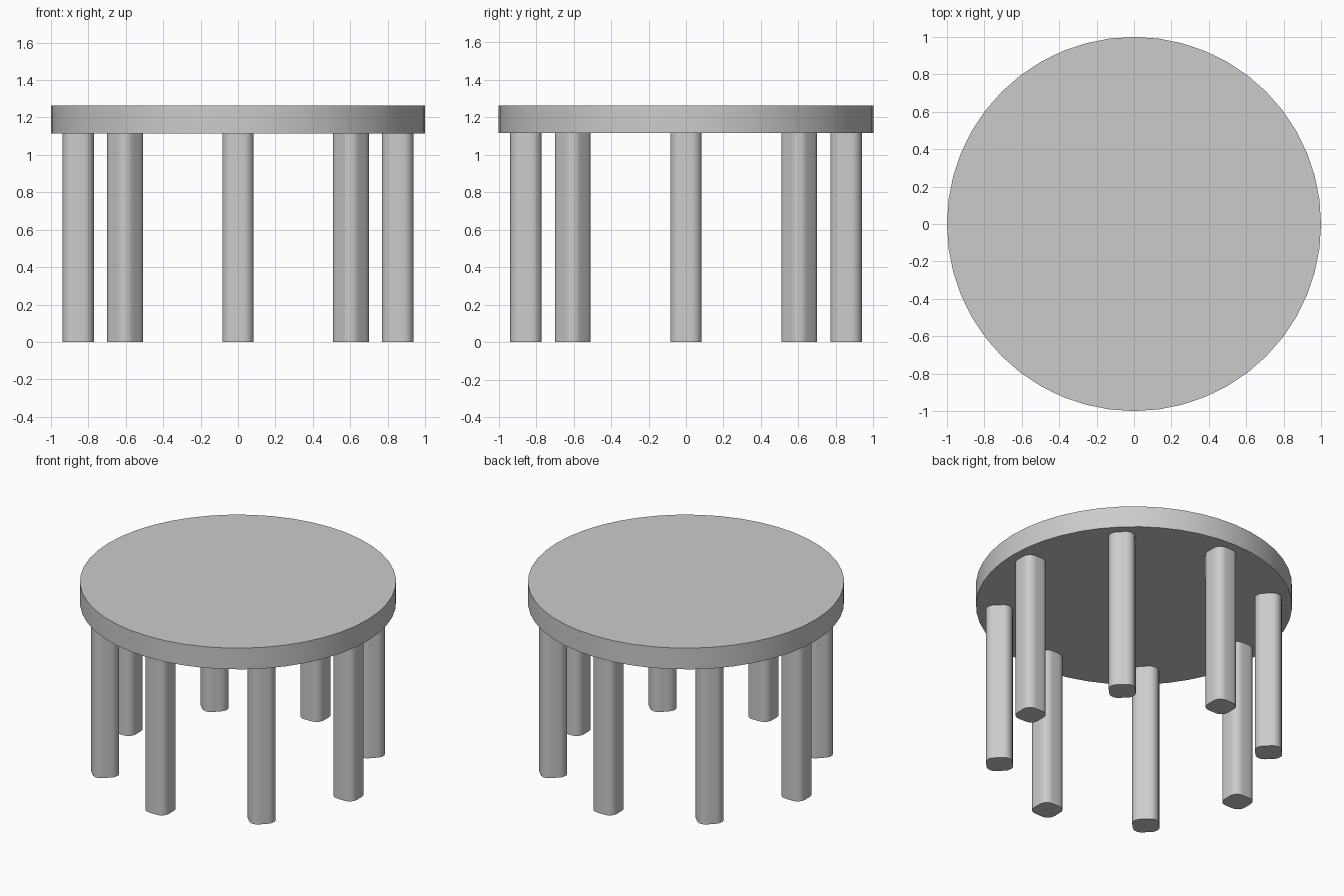
import bpy, bmesh
from math import pi, sin, cos, radians
from mathutils import Matrix

old = bpy.data.objects.get("Cube")
if old:
    bpy.data.objects.remove(old, do_unlink=True)

grey = bpy.data.materials.new("plain grey")
grey.use_nodes = True
grey.diffuse_color = (0.6, 0.6, 0.6, 1)
grey.node_tree.nodes["Principled BSDF"].inputs["Base Color"].default_value = grey.diffuse_color

LEG_HEIGHT, TOP_HEIGHT = 1.115, 1.263
LEG_HALF, LEG_ROUND, LEG_RING = 0.084, 0.056, 0.854


def prism(name, outline, bottom, top):
    """Extrude a flat outline between two heights."""
    bm = bmesh.new()
    face = bm.faces.new([bm.verts.new((x, y, bottom)) for x, y in outline])
    ext = bmesh.ops.extrude_face_region(bm, geom=[face])
    verts = [v for v in ext["geom"] if isinstance(v, bmesh.types.BMVert)]
    bmesh.ops.translate(bm, verts=verts, vec=(0, 0, top - bottom))
    bmesh.ops.recalc_face_normals(bm, faces=bm.faces)
    mesh = bpy.data.meshes.new(name)
    bm.to_mesh(mesh)
    bm.free()
    mesh.materials.append(grey)
    obj = bpy.data.objects.new(name, mesh)
    bpy.context.collection.objects.link(obj)
    return obj


def circle(radius, sides):
    return [(radius * cos(2 * pi * i / sides), radius * sin(2 * pi * i / sides))
            for i in range(sides)]


def rounded_square(half, radius, steps=8):
    points = []
    for corner in range(4):
        mid = pi / 4 + corner * pi / 2
        cx = (half - radius) * (1 if cos(mid) > 0 else -1)
        cy = (half - radius) * (1 if sin(mid) > 0 else -1)
        for i in range(steps + 1):
            a = corner * pi / 2 + i / steps * pi / 2
            points.append((cx + radius * cos(a), cy + radius * sin(a)))
    return points


# Round table top
parts = [prism("table_top", circle(1, 48), LEG_HEIGHT, TOP_HEIGHT)]

# Ring of eight rounded square legs, each turned to face outward
for i in range(8):
    leg = prism(f"leg_{i + 1}", rounded_square(LEG_HALF, LEG_ROUND), 0, LEG_HEIGHT)
    leg.data.transform(Matrix.Rotation(i * pi / 4, 4, "Z")
                       @ Matrix.Translation((LEG_RING, 0, 0)))
    parts.append(leg)

# Smooth the sides, keep the rims sharp
bpy.ops.object.select_all(action="DESELECT")
for obj in parts:
    obj.select_set(True)
bpy.context.view_layer.objects.active = parts[0]
bpy.ops.object.shade_smooth_by_angle(angle=radians(30))
